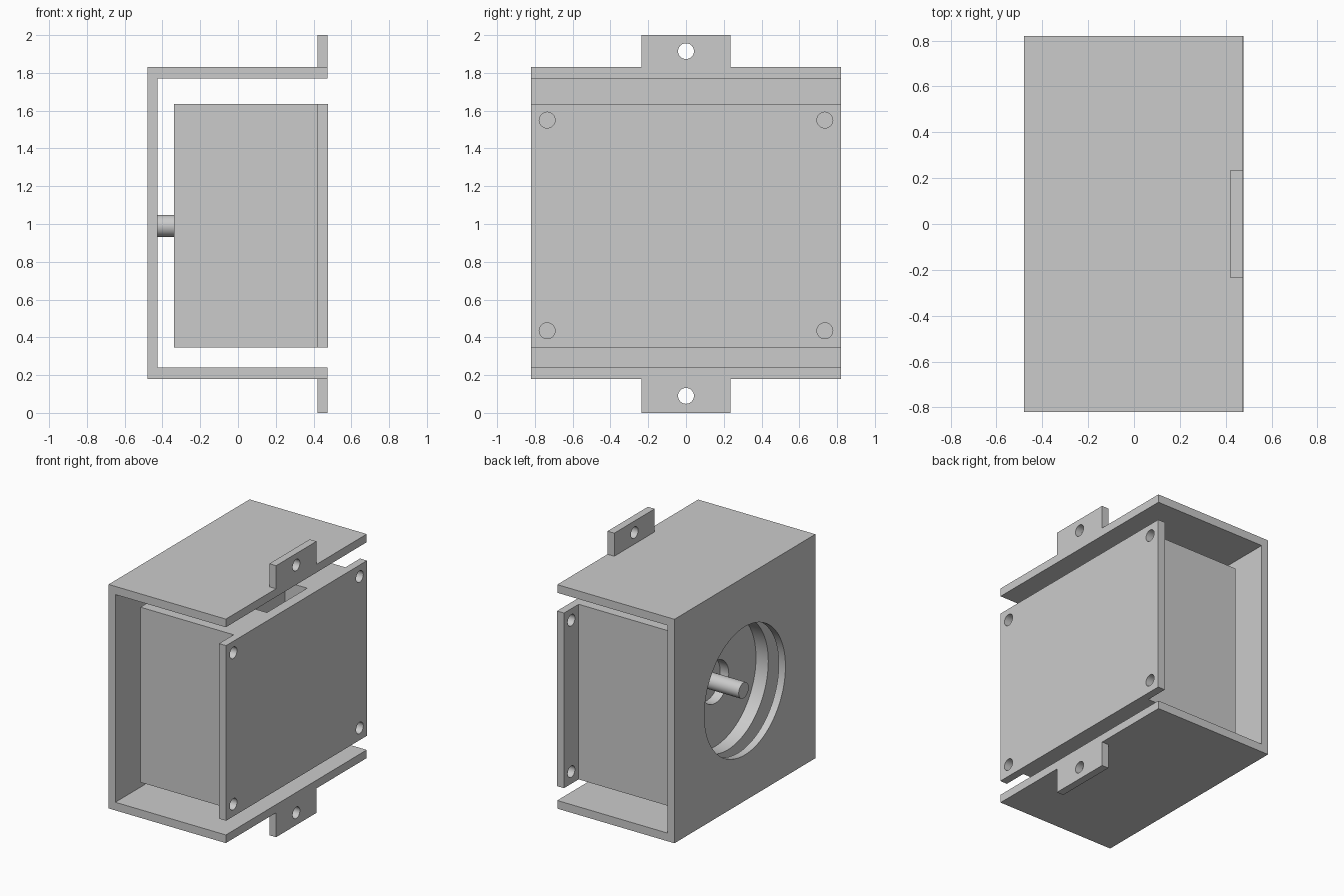
import bpy, bmesh
from math import pi
from mathutils import Matrix, Vector

if "Cube" in bpy.data.objects:
    bpy.data.objects.remove(bpy.data.objects["Cube"])

CZ = 0.99  # height of the shaft axis


def new_object(name, bm):
    bmesh.ops.recalc_face_normals(bm, faces=bm.faces[:])
    mesh = bpy.data.meshes.new(name)
    bm.to_mesh(mesh)
    bm.free()
    ob = bpy.data.objects.new(name, mesh)
    bpy.context.collection.objects.link(ob)
    return ob


def extrude(name, points, direction):
    bm = bmesh.new()
    face = bm.faces.new([bm.verts.new(p) for p in points])
    res = bmesh.ops.extrude_face_region(bm, geom=[face])
    verts = [v for v in res["geom"] if isinstance(v, bmesh.types.BMVert)]
    bmesh.ops.translate(bm, verts=verts, vec=Vector(direction))
    return new_object(name, bm)


def box(name, x0, x1, y0, y1, z0, z1):
    pts = [(x0, y0, z0), (x1, y0, z0), (x1, y1, z0), (x0, y1, z0)]
    return extrude(name, pts, (0, 0, z1 - z0))


def rod(name, x0, x1, y, z, r, n=64):
    # cylinder along x
    bm = bmesh.new()
    m = Matrix.Translation(((x0 + x1) / 2, y, z)) @ Matrix.Rotation(pi / 2, 4, 'Y')
    bmesh.ops.create_cone(bm, cap_ends=True, segments=n, radius1=r, radius2=r,
                          depth=x1 - x0, matrix=m)
    return new_object(name, bm)


def activate(ob):
    bpy.ops.object.select_all(action='DESELECT')
    ob.select_set(True)
    bpy.context.view_layer.objects.active = ob


def cut(ob, cutters):
    activate(ob)
    for c in cutters:
        mod = ob.modifiers.new("cut", 'BOOLEAN')
        mod.operation = 'DIFFERENCE'
        mod.solver = 'EXACT'
        mod.object = c
        bpy.ops.object.modifier_apply(modifier=mod.name)
        bpy.data.objects.remove(c, do_unlink=True)


def smooth(ob):
    activate(ob)
    bpy.ops.object.shade_smooth_by_angle(angle=pi / 6)


# C-shaped mounting bracket with a round window
c_profile = [(0.475, 0.18), (0.475, 0.24), (-0.425, 0.24), (-0.425, 1.77),
             (0.475, 1.77), (0.475, 1.83), (-0.48, 1.83), (-0.48, 0.18)]
bracket = extrude("bracket", [(x, -0.82, z) for x, z in c_profile], (0, 1.64, 0))
cut(bracket, [rod("window_cutter", -0.6, -0.38, 0, CZ, 0.472, 96)])
smooth(bracket)

# Drilled mounting tabs
for name, z0, z1, hole in (("top_tab", 1.83, 2.0, 1.915), ("bottom_tab", 0.0, 0.18, 0.09)):
    tab = box(name, 0.42, 0.475, -0.235, 0.235, z0, z1)
    cut(tab, [rod("hole_cutter", 0.3, 0.6, 0, hole, 0.042, 32)])
    smooth(tab)

# Inner housing: block with a wider rear flange
t_profile = [(-0.34, -0.65), (0.42, -0.65), (0.42, -0.82), (0.477, -0.82),
             (0.477, 0.82), (0.42, 0.82), (0.42, 0.65), (-0.34, 0.65)]
housing = extrude("housing", [(x, y, 0.345) for x, y in t_profile], (0, 0, 1.29))
cutters = [rod("hole_cutter", 0.35, 0.6, y, z, 0.042, 32)
           for y in (-0.735, 0.735) for z in (0.435, 1.55)]
cutters += [rod("dial_recess_cutter", -0.5, -0.24, 0, CZ, 0.472, 96),
            rod("shaft_recess_cutter", -0.5, -0.17, 0, CZ, 0.155, 48),
            box("slot_cutter", 0.22, 0.40, -0.235, 0.235, 1.40, 1.8)]
cut(housing, cutters)
smooth(housing)

# Shaft
smooth(rod("shaft", -0.47, -0.16, 0, CZ, 0.058, 48))
